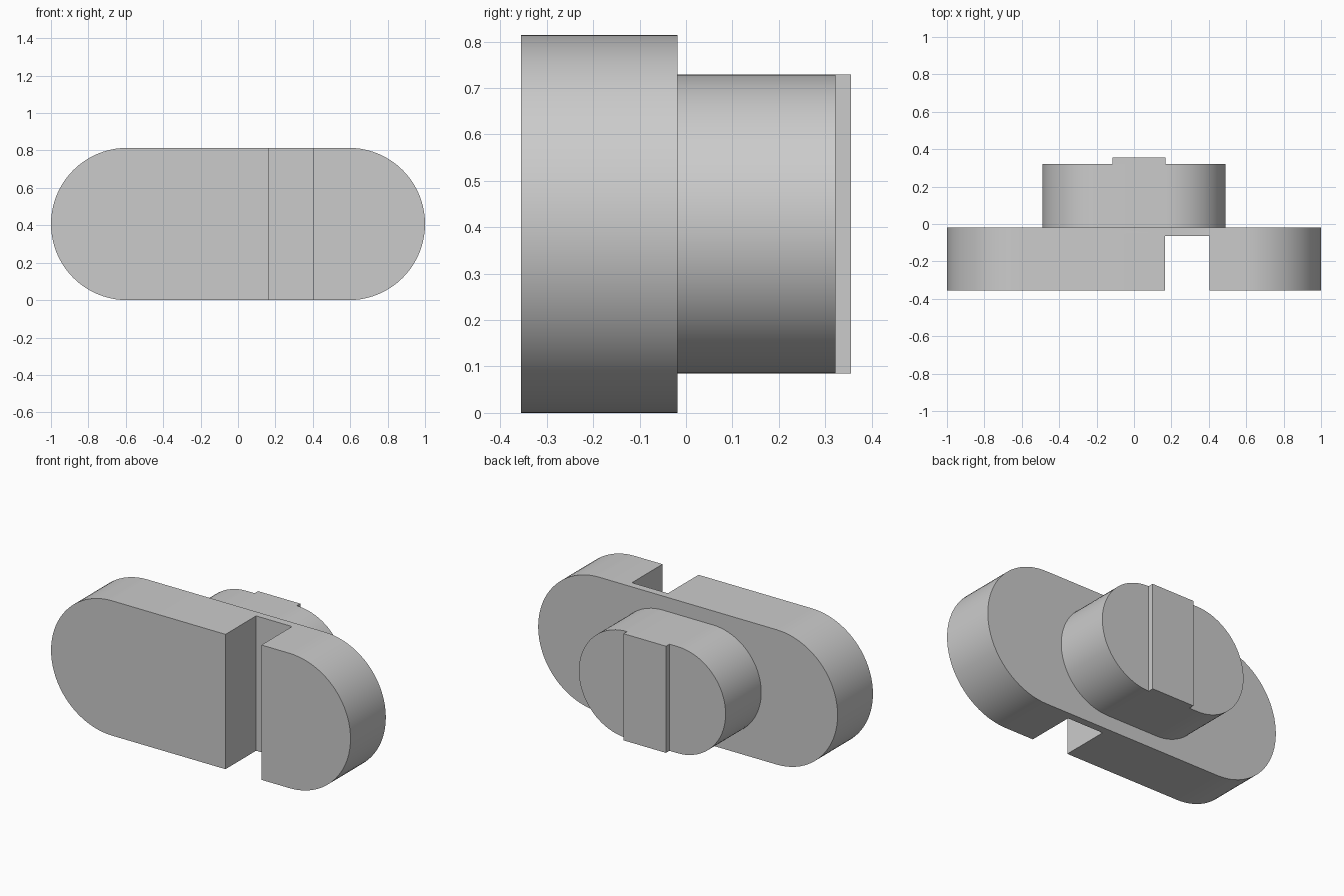
import bpy, bmesh, math
from mathutils import Vector

cube = bpy.data.objects.get("Cube")
if cube:
    bpy.data.objects.remove(cube, do_unlink=True)

MID_Z = 0.407

grey = bpy.data.materials.new("light grey")
grey.use_nodes = True
colour = (0.6, 0.6, 0.6, 1)
grey.diffuse_color = colour
grey.node_tree.nodes["Principled BSDF"].inputs["Base Color"].default_value = colour


def extrude_profile(name, points, y0, y1):
    """Extrude an (x, z) outline from y0 to y1."""
    bm = bmesh.new()
    face = bm.faces.new([bm.verts.new((x, y0, z)) for x, z in points])
    ext = bmesh.ops.extrude_face_region(bm, geom=[face])
    moved = [v for v in ext["geom"] if isinstance(v, bmesh.types.BMVert)]
    bmesh.ops.translate(bm, verts=moved, vec=Vector((0, y1 - y0, 0)))
    bmesh.ops.recalc_face_normals(bm, faces=bm.faces)
    mesh = bpy.data.meshes.new(name)
    bm.to_mesh(mesh)
    bm.free()
    mesh.materials.append(grey)
    obj = bpy.data.objects.new(name, mesh)
    bpy.context.collection.objects.link(obj)
    return obj


def stadium(half_length, radius, steps=40):
    """Outline of a bar with fully rounded ends."""
    points = []
    for side in (1, -1):
        for i in range(steps + 1):
            a = math.pi * (i / steps - 0.5)
            points.append((side * (half_length - radius + radius * math.cos(a)),
                           MID_Z + side * radius * math.sin(a)))
    return points


def rectangle(x0, x1, half_height):
    low, high = MID_Z - half_height, MID_Z + half_height
    return [(x0, low), (x1, low), (x1, high), (x0, high)]


# Rounded front plate and smaller rounded boss behind it
front_plate = extrude_profile("front_plate", stadium(1.0, 0.407), -0.355, -0.018)
rear_boss = extrude_profile("rear_boss", stadium(0.49, 0.322), -0.018, 0.322)

# Low raised strip across the back of the boss
raised_strip = extrude_profile("raised_strip", rectangle(-0.115, 0.168, 0.322), 0.322, 0.355)

# Vertical slot cut through the front of the plate
cutter = extrude_profile("slot_cutter", rectangle(0.165, 0.405, 0.6), -0.5, -0.063)
cutter.hide_render = True
cutter.hide_set(True)
cutter.display_type = 'WIRE'
slot = front_plate.modifiers.new("slot", 'BOOLEAN')
slot.operation = 'DIFFERENCE'
slot.solver = 'EXACT'
slot.object = cutter

# Apply the cut, then remove the helper
bpy.context.view_layer.update()
cut_mesh = bpy.data.meshes.new_from_object(
    front_plate.evaluated_get(bpy.context.evaluated_depsgraph_get()))
front_plate.modifiers.clear()
front_plate.data = cut_mesh
bpy.data.objects.remove(cutter, do_unlink=True)

# Smooth rounded ends, crisp edges
for obj in (front_plate, rear_boss):
    bpy.ops.object.select_all(action='DESELECT')
    obj.select_set(True)
    bpy.context.view_layer.objects.active = obj
    bpy.ops.object.shade_smooth_by_angle(angle=math.radians(30))
